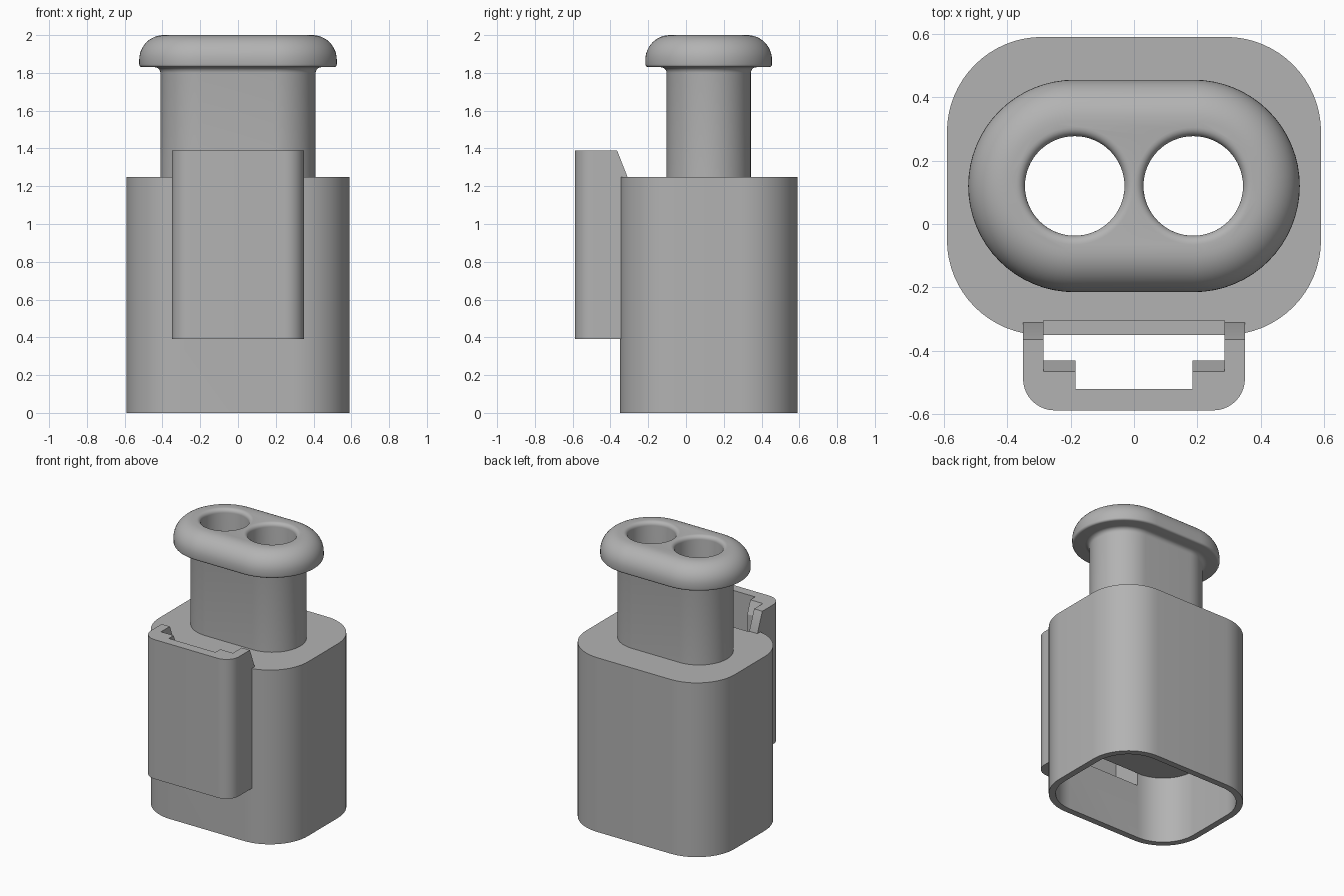
import bpy, bmesh, math
from mathutils import Vector

cube = bpy.data.objects.get("Cube")
if cube:
    bpy.data.objects.remove(cube, do_unlink=True)

grey = bpy.data.materials.new("plain_grey")
grey.use_nodes = True
COLOUR = (0.45, 0.45, 0.45, 1)
grey.diffuse_color = COLOUR
grey.node_tree.nodes["Principled BSDF"].inputs["Base Color"].default_value = COLOUR

CY = 0.12  # centre line of the body, neck and holes


def finish(bm, name):
    bmesh.ops.remove_doubles(bm, verts=bm.verts, dist=1e-5)
    bmesh.ops.recalc_face_normals(bm, faces=bm.faces)
    mesh = bpy.data.meshes.new(name)
    bm.to_mesh(mesh)
    bm.free()
    mesh.materials.append(grey)
    obj = bpy.data.objects.new(name, mesh)
    bpy.context.collection.objects.link(obj)
    return obj


def select(obj):
    bpy.ops.object.select_all(action='DESELECT')
    obj.select_set(True)
    bpy.context.view_layer.objects.active = obj


def smooth(obj):
    select(obj)
    bpy.ops.object.shade_smooth_by_angle(angle=math.radians(30))


def arc(cx, cy, r, start, end, steps):
    """Points on an arc, angles in degrees."""
    angles = [math.radians(start + (end - start) * i / steps) for i in range(steps + 1)]
    return [(cx + r * math.cos(a), cy + r * math.sin(a)) for a in angles]


def rounded(hx, hy, r, cx=0, steps=16):
    """Rounded rectangle: corner centres at hx, hy with radius r."""
    points = []
    for i, (sx, sy) in enumerate([(1, 1), (-1, 1), (-1, -1), (1, -1)]):
        points += arc(cx + sx * hx, CY + sy * hy, r, 90 * i, 90 * i + 90, steps)
    return points


def loft(rings, name):
    """Closed solid through (outline, height) rings."""
    bm = bmesh.new()
    loops = [[bm.verts.new((x, y, z)) for x, y in outline] for outline, z in rings]
    for a, b in zip(loops, loops[1:]):
        for i in range(len(a)):
            j = (i + 1) % len(a)
            bm.faces.new((a[i], a[j], b[j], b[i]))
    bm.faces.new(loops[0])
    bm.faces.new(loops[-1])
    return finish(bm, name)


def prism(points, direction, name):
    bm = bmesh.new()
    face = bm.faces.new([bm.verts.new(p) for p in points])
    out = bmesh.ops.extrude_face_region(bm, geom=[face])
    verts = [v for v in out["geom"] if isinstance(v, bmesh.types.BMVert)]
    bmesh.ops.translate(bm, verts=verts, vec=direction)
    return finish(bm, name)


# Housing: cavity, rim, outer wall, neck and rounded flange in one loft
rings = [(rounded(0.29, 0.17, r), z)
         for r, z in [(0.255, 0.48), (0.255, 0), (0.30, 0), (0.30, 1.25)]]
profile = [(0.223, 1.25)]
profile += arc(0.253, 1.80, 0.03, 180, 90, 5)
profile += arc(0.32, 1.845, 0.015, -90, 0, 4)
profile += arc(0.205, 1.87, 0.13, 0, 90, 12)
rings += [(rounded(0.188, 0, r), z) for r, z in profile]
housing = loft(rings, "housing")

# Cutters: two wire holes with rounded mouths, and the slot behind the latch
cutters = []
for side, label in ((1, "left"), (-1, "right")):
    mouth = [(0.157, 0.3)] + arc(0.185, 1.972, 0.028, 180, 90, 6) + [(0.185, 2.1)]
    cutters.append(loft([(rounded(0, 0, r, side * 0.187), z) for r, z in mouth],
                        label + "_hole_cutter"))
slot = [(-0.285, -0.7, 0.39), (0.285, -0.7, 0.39),
        (0.285, -0.304, 0.39), (-0.285, -0.304, 0.39)]
cutters.append(prism(slot, (0, 0, 1), "slot_cutter"))
for cutter in cutters:
    cutter.hide_render = True
    select(housing)
    mod = housing.modifiers.new(cutter.name, 'BOOLEAN')
    mod.operation = 'DIFFERENCE'
    mod.solver = 'EXACT'
    mod.object = cutter
    bpy.ops.object.modifier_apply(modifier=mod.name)
    bpy.data.objects.remove(cutter, do_unlink=True)
smooth(housing)

# Latch guard: U-shaped sleeve on the front with sloped rear tips
half = [(0.285, -0.52), (0.285, -0.306), (0.35, -0.306)]
half += arc(0.25, -0.488, 0.10, 0, -90, 10)
outline = half + [(-x, y) for x, y in reversed(half)]
guard = prism([(x, y, 0.39) for x, y in outline], (0, 0, 1), "latch_guard")
bm = bmesh.new()
bm.from_mesh(guard.data)
cut = bmesh.ops.bisect_plane(bm, geom=bm.verts[:] + bm.edges[:] + bm.faces[:],
                             plane_co=(0, -0.365, 1.39), plane_no=Vector((0, 0.14, 0.055)),
                             clear_outer=True)
edges = [e for e in cut["geom_cut"] if isinstance(e, bmesh.types.BMEdge)]
bmesh.ops.holes_fill(bm, edges=edges)
bmesh.ops.recalc_face_normals(bm, faces=bm.faces)
bm.to_mesh(guard.data)
bm.free()
smooth(guard)

# Small catches inside the guard's front corners
catch = [(-0.525, 1.0), (-0.43, 1.0), (-0.43, 1.30), (-0.465, 1.39), (-0.525, 1.39)]
for side, label in ((1, "left"), (-1, "right")):
    prism([(side * 0.185, y, z) for y, z in catch], (side * 0.102, 0, 0), label + "_catch")
